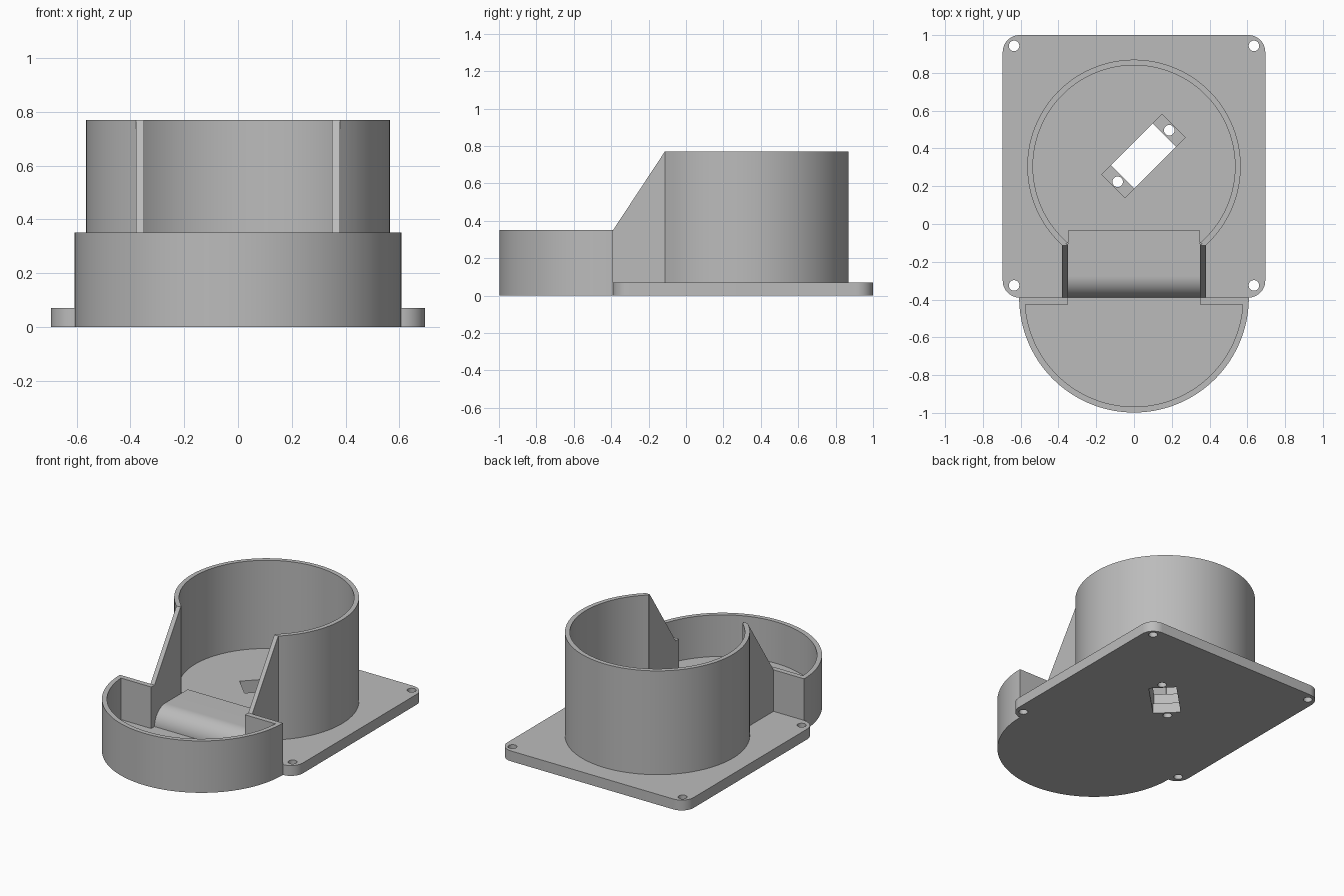
import bpy, bmesh, math
from mathutils import Matrix, Vector

if "Cube" in bpy.data.objects:
    bpy.data.objects.remove(bpy.data.objects["Cube"])

grey = bpy.data.materials.new("plain_grey")
grey.use_nodes = True
grey.diffuse_color = (0.5, 0.5, 0.5, 1)
grey.node_tree.nodes["Principled BSDF"].inputs["Base Color"].default_value = grey.diffuse_color


def arc(cx, cy, r, a0, a1, n):
    """Points along an arc, angles in degrees."""
    steps = [math.radians(a0 + (a1 - a0) * i / n) for i in range(n + 1)]
    return [(cx + r * math.cos(a), cy + r * math.sin(a)) for a in steps]


def circle(cx, cy, r, n):
    return arc(cx, cy, r, 0, 360, n)[:-1]


def prism(name, outline, low, high, sideways=False):
    """Extrude an outline along z, or a (y, z) outline along x."""
    bm = bmesh.new()
    place = (lambda p: (low, p[0], p[1])) if sideways else (lambda p: (p[0], p[1], low))
    face = bm.faces.new([bm.verts.new(place(p)) for p in outline])
    move = Vector((high - low, 0, 0)) if sideways else Vector((0, 0, high - low))
    grown = bmesh.ops.extrude_face_region(bm, geom=[face])["geom"]
    bmesh.ops.translate(bm, vec=move, verts=[v for v in grown if isinstance(v, bmesh.types.BMVert)])
    bmesh.ops.recalc_face_normals(bm, faces=bm.faces)
    mesh = bpy.data.meshes.new(name)
    bm.to_mesh(mesh)
    bm.free()
    mesh.materials.append(grey)
    obj = bpy.data.objects.new(name, mesh)
    bpy.context.collection.objects.link(obj)
    return obj


def select(obj):
    bpy.ops.object.select_all(action='DESELECT')
    obj.select_set(True)
    bpy.context.view_layer.objects.active = obj


def cut(obj, outline):
    """Cut a vertical hole right through a part."""
    cutter = prism("cutter", outline, -0.1, 0.5)
    cutter.hide_render = True
    mod = obj.modifiers.new("hole", 'BOOLEAN')
    mod.operation, mod.solver, mod.object = 'DIFFERENCE', 'EXACT', cutter
    select(obj)
    bpy.ops.object.modifier_apply(modifier=mod.name)
    bpy.data.objects.remove(cutter)


def mirror_x(points):
    return [(-x, y) for x, y in reversed(points)]


PLATE = 0.07       # base thickness
FLOOR = 0.175      # raised floor in the tube
TOP = 0.77
RIM = 0.35         # tray height, also half width of the opening
FRONT = -0.39      # where the tray meets the plate
TUBE_Y = 0.305
slot_turn = Matrix.Rotation(math.radians(45), 2)
slot_centre = Vector((0.05, 0.36))


def on_slot(u, v):
    return tuple(slot_centre + slot_turn @ Vector((u, v)))


def slot_box(half_length, half_width):
    return [on_slot(s * half_length, t * half_width) for s, t in ((-1, -1), (1, -1), (1, 1), (-1, 1))]


# Base plate with rounded corners
r = 0.09
right = arc(0.695 - r, FRONT + r, r, -90, 0, 12) + arc(0.695 - r, 1 - r, r, 0, 90, 12)
base = prism("base_plate", right + mirror_x(right), 0, PLATE)
for x in (-0.635, 0.635):
    for y in (-0.325, 0.943):
        cut(base, circle(x, y, 0.028, 24))
cut(base, slot_box(0.157, 0.087))
for u in (-0.193, 0.193):
    cut(base, circle(*on_slot(u, 0), 0.028, 24))

# Raised floor with the long pocket
floor = prism("tube_floor", circle(0, TUBE_Y, 0.545, 96), PLATE, FLOOR)
cut(floor, slot_box(0.226, 0.087))

# Tube wall, open at the front
outer_end = math.degrees(math.acos(0.38 / 0.565))
inner_end = math.degrees(math.acos(RIM / 0.535))
ring = arc(0, TUBE_Y, 0.565, -outer_end, 180 + outer_end, 96)
ring += arc(0, TUBE_Y, 0.535, 180 + inner_end, -inner_end, 96)
tube = prism("tube_wall", ring, PLATE, TOP)

# Sloping side walls of the chute
slope = [(FRONT, PLATE), (FRONT, RIM), (-0.113, TOP), (-0.105, TOP), (-0.105, PLATE)]
for side, x in (("right", -0.38), ("left", RIM)):
    prism(side + "_chute_wall", slope, x, x + 0.03, sideways=True)

# Chute floor with a rounded front edge
lip = 0.115
chute = [(-0.035, PLATE), (-0.035, PLATE + lip)] + arc(FRONT + lip, PLATE, lip, 90, 180, 16)
ramp = prism("chute_floor", chute, -RIM, RIM, sideways=True)

# Half-round front tray
tray_floor = prism("tray_floor", arc(0, FRONT, 0.608, 180, 360, 72), 0, PLATE)
dip = math.degrees(math.asin(0.035 / 0.577))
back = FRONT - 0.035
rim = arc(0, FRONT, 0.608, 180, 360, 72) + [(RIM, FRONT), (RIM, back)]
rim += arc(0, FRONT, 0.577, 360 - dip, 180 + dip, 72) + [(-RIM, back), (-RIM, FRONT)]
tray = prism("tray_wall", rim, PLATE, RIM)

for obj in (base, floor, tube, ramp, tray_floor, tray):
    select(obj)
    bpy.ops.object.shade_smooth_by_angle(angle=math.radians(30))
